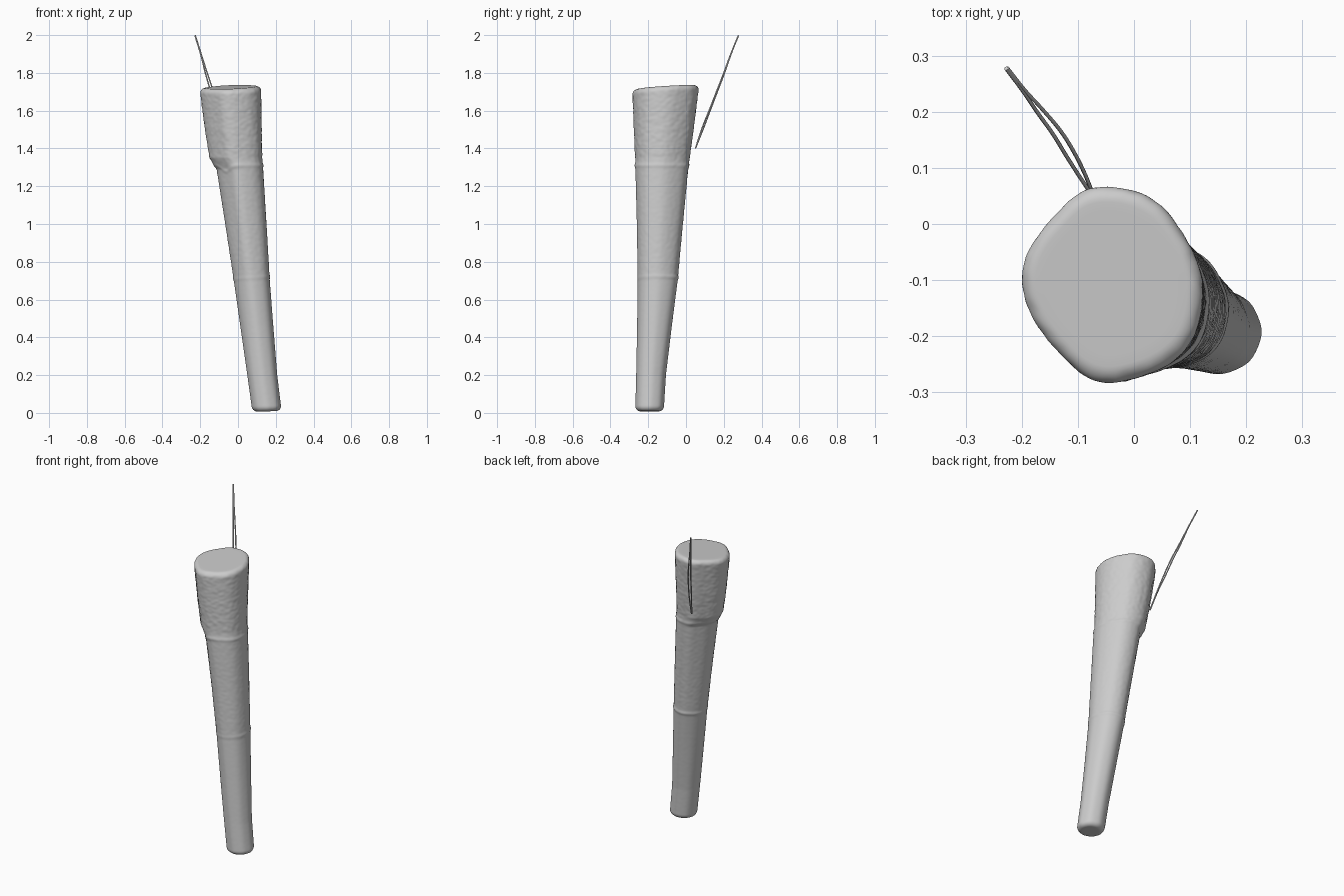
import bpy, bmesh, math
from mathutils import Vector, noise

if "Cube" in bpy.data.objects:
    bpy.data.objects.remove(bpy.data.objects["Cube"])

N = 128          # points around the shaft
ROWS = 260       # rings along the shaft
Z0, Z1 = 0.008, 1.725

# Stations along the shaft: z, x min, x max, y min, y max
STATIONS = [
    (0.00, 0.078, 0.231, -0.268, -0.119),
    (0.20, 0.050, 0.207, -0.263, -0.107),
    (0.45, 0.014, 0.187, -0.258, -0.077),
    (0.70, -0.022, 0.168, -0.255, -0.045),
    (1.00, -0.068, 0.151, -0.259, -0.017),
    (1.29, -0.114, 0.133, -0.267, 0.011),
    (1.35, -0.152, 0.128, -0.268, 0.019),
    (1.50, -0.176, 0.125, -0.275, 0.040),
    (1.75, -0.207, 0.122, -0.284, 0.072),
]

# Irregular outline of the upper end, seen from above
OUTLINE = [(0.118, -0.12), (0.103, -0.05), (0.052, 0.030), (0.0, 0.063),
           (-0.055, 0.072), (-0.10, 0.063), (-0.145, 0.022), (-0.19, -0.035),
           (-0.206, -0.10), (-0.18, -0.175), (-0.12, -0.245), (-0.08, -0.274),
           (-0.03, -0.278), (0.05, -0.250), (0.10, -0.200)]


def station(z):
    for a, b in zip(STATIONS, STATIONS[1:]):
        if z <= b[0]:
            t = (z - a[0]) / (b[0] - a[0])
            return [p + (q - p) * t for p, q in zip(a[1:], b[1:])]
    return STATIONS[-1][1:]


def smoothstep(a, b, v):
    t = min(1, max(0, (v - a) / (b - a)))
    return t * t * (3 - 2 * t)


def unit_radii():
    """Smooth closed curve through the outline, as polar radii in a unit box."""
    pts = [Vector(((x + 0.0445) / 0.1625, (y + 0.1035) / 0.1750)) for x, y in OUTLINE]
    pol, n = [], len(pts)
    for k in range(n):
        a, b, c, d = (pts[(k + m) % n] for m in (-1, 0, 1, 2))
        for s in range(12):
            t = s / 12
            p = (b * 2 + (c - a) * t + (a * 2 - b * 5 + c * 4 - d) * t * t
                 + (b * 3 - a - c * 3 + d) * t ** 3) / 2
            pol.append((math.atan2(p.y, p.x) % math.tau, p.length))
    pol.sort()
    pol = [(pol[-1][0] - math.tau, pol[-1][1])] + pol + [(pol[0][0] + math.tau, pol[0][1])]
    out = []
    for i in range(N):
        th = math.tau * i / N
        for (a, ra), (b, rb) in zip(pol, pol[1:]):
            if a <= th <= b:
                out.append(ra + (rb - ra) * (th - a) / max(b - a, 1e-9))
                break
    for _ in range(4):
        out = [(out[i - 1] + out[i] * 2 + out[(i + 1) % N]) / 4 for i in range(N)]
    return out


RADII = unit_radii()


def bell(v, width):
    return math.exp(-(v / width) ** 2)


def ring(z, inset):
    """One ring of the shaft: tapered section, ridges and hammered dimples."""
    x0, x1, y0, y1 = station(z)
    cx, cy, hx, hy = (x0 + x1) / 2, (y0 + y1) / 2, (x1 - x0) / 2, (y1 - y0) / 2
    irregular = smoothstep(0.05, 1.3, z)
    pts = []
    for i in range(N):
        th = math.tau * i / N
        soft_octagon = 1 + 0.008 * math.cos(8 * th)
        r = soft_octagon + (RADII[i] - soft_octagon) * irregular
        ux, uy = r * math.cos(th), r * math.sin(th)
        back = 0.5 + 0.5 * math.sin(th)
        # Two raised bands, the upper one dipping at the front left
        dip = 0.03 * bell(th - math.radians(230), 0.35)
        bump = 0.0035 * bell(z - 1.31 + dip, 0.011)
        bump += (0.001 + 0.003 * back) * bell(z - 0.715 - 0.008 * math.cos(th), 0.010)
        # Fine dimples get weaker towards the lower end
        amp = 0.0002 + 0.0006 * smoothstep(0.65, 0.8, z) + 0.0010 * smoothstep(1.3, 1.38, z)
        bump += amp * noise.noise(Vector((ux * hx * 45, uy * hy * 45, z * 55)))
        s = 1 - inset / min(hx, hy) + bump / max(hx, hy) * (inset < 0.02)
        # Slightly slanted ends
        w = smoothstep(1.45, Z1, z)
        dz = w * (0.007 * ux + 0.012 * uy) * s
        dz += 0.003 * (1 - smoothstep(0, 0.2, z)) * ux * s
        pts.append((cx + ux * hx * s, cy + uy * hy * s, z + dz))
    return pts


def build_shaft():
    edge = 0.028
    quarter = [math.pi / 2 * k / 7 for k in range(8)]
    rows = [(Z0, 0.06), (Z0, 0.04)]
    rows += [(Z0 + edge * (1 - math.sin(a)), edge * (1 - math.cos(a))) for a in reversed(quarter)]
    for k in range(1, ROWS):
        rows.append((Z0 + edge + (Z1 - Z0 - 2 * edge) * k / ROWS, 0))
    rows += [(Z1 - edge * (1 - math.sin(a)), edge * (1 - math.cos(a))) for a in quarter]
    rows += [(Z1, 0.045), (Z1, 0.09)]

    bm = bmesh.new()
    loops = [[bm.verts.new(p) for p in ring(z, d)] for z, d in rows]
    for a, b in zip(loops, loops[1:]):
        for i in range(N):
            j = (i + 1) % N
            bm.faces.new((a[i], a[j], b[j], b[i]))
    bm.faces.new(list(reversed(loops[0])))
    bm.faces.new(loops[-1])
    for f in bm.faces:
        f.smooth = True
    me = bpy.data.meshes.new("tapered_shaft")
    bm.to_mesh(me)
    bm.free()
    bpy.context.collection.objects.link(bpy.data.objects.new("tapered_shaft", me))


def build_strand(name, points, radius):
    cu = bpy.data.curves.new(name, "CURVE")
    cu.dimensions = "3D"
    cu.bevel_depth = radius
    cu.bevel_resolution = 2
    cu.use_fill_caps = True
    sp = cu.splines.new("BEZIER")
    sp.bezier_points.add(len(points) - 1)
    for bp, co in zip(sp.bezier_points, points):
        bp.co = co
        bp.handle_left_type = bp.handle_right_type = "AUTO"
    bpy.context.collection.objects.link(bpy.data.objects.new(name, cu))


build_shaft()

# Thin cord: two strands that part in the middle and meet at both ends
build_strand("cord_strand_left", [
    (-0.074, 0.050, 1.40), (-0.098, 0.086, 1.51), (-0.121, 0.122, 1.60),
    (-0.145, 0.161, 1.70), (-0.173, 0.200, 1.80), (-0.198, 0.237, 1.90),
    (-0.228, 0.277, 1.998)], 0.0035)
build_strand("cord_strand_right", [
    (-0.072, 0.050, 1.40), (-0.088, 0.090, 1.50), (-0.107, 0.128, 1.60),
    (-0.131, 0.166, 1.70), (-0.163, 0.204, 1.80), (-0.195, 0.239, 1.90),
    (-0.226, 0.278, 1.998)], 0.0035)
